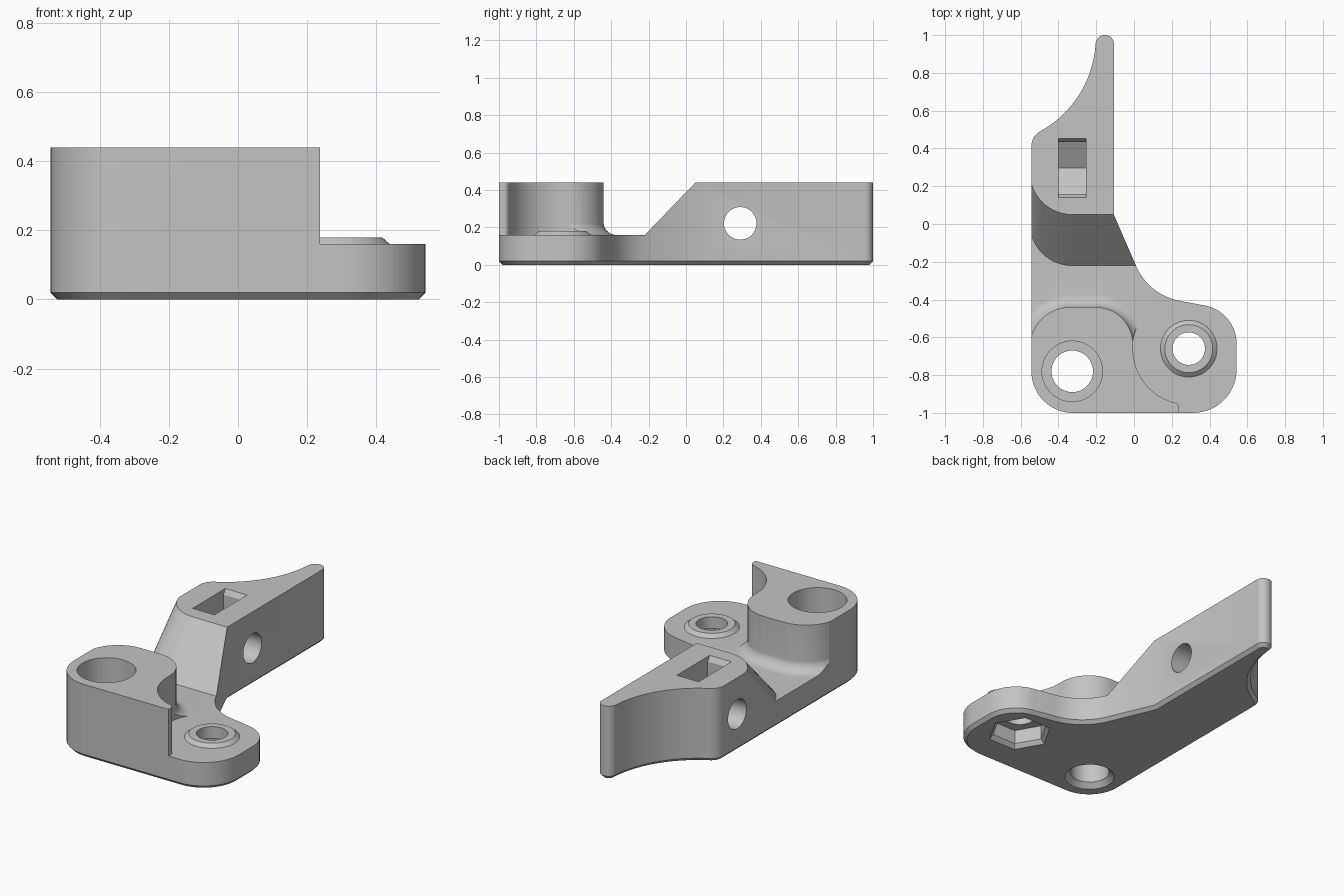
import bpy, bmesh, math
from mathutils import Vector

cube = bpy.data.objects.get("Cube")
if cube:
    bpy.data.objects.remove(cube)

grey = bpy.data.materials.new("mid grey")
grey.use_nodes = True
grey.diffuse_color = (0.55, 0.55, 0.55, 1)
grey.node_tree.nodes["Principled BSDF"].inputs["Base Color"].default_value = (0.55, 0.55, 0.55, 1)


def rounded(corners, steps=14):
    """Polygon from (x, y, tangent length) corners, each rounded by an arc."""
    out = []
    for i, (x, y, t) in enumerate(corners):
        p = Vector((x, y))
        if t == 0:
            out.append(p)
            continue
        a = (Vector(corners[i - 1][:2]) - p).normalized()
        b = (Vector(corners[(i + 1) % len(corners)][:2]) - p).normalized()
        half = a.angle(b) / 2
        centre = p + (a + b).normalized() * t / math.cos(half)
        start, end = p + a * t - centre, p + b * t - centre
        sweep = start.angle(end)
        for k in range(steps + 1):
            f = k / steps
            out.append(centre + (start * math.sin((1 - f) * sweep)
                                 + end * math.sin(f * sweep)) / math.sin(sweep))
    return out


def offset(pts, d):
    """Move a counter-clockwise polygon outwards by d."""
    out = []
    for i, p in enumerate(pts):
        e1 = (p - pts[i - 1]).normalized()
        e2 = (pts[(i + 1) % len(pts)] - p).normalized()
        n1, n2 = Vector((e1.y, -e1.x)), Vector((e2.y, -e2.x))
        out.append(p + (n1 + n2) * d / (1 + n1.dot(n2)))
    return out


def at(pts, z, dy=0):
    return [(p[0], p[1] + dy, z) for p in pts]


def disc(x, y, r, z, n=64):
    return [(x + r * math.cos(k * math.tau / n), y + r * math.sin(k * math.tau / n), z)
            for k in range(n)]


def loft(name, rings):
    """Closed solid through rings of equal length."""
    bm = bmesh.new()
    loops = [[bm.verts.new(v) for v in ring] for ring in rings]
    n = len(loops[0])
    for lo, hi in zip(loops, loops[1:]):
        for i in range(n):
            j = (i + 1) % n
            bm.faces.new((lo[i], lo[j], hi[j], hi[i]))
    bm.faces.new(loops[0][::-1])
    bm.faces.new(loops[-1])
    bmesh.ops.recalc_face_normals(bm, faces=bm.faces)
    mesh = bpy.data.meshes.new(name)
    bm.to_mesh(mesh)
    bm.free()
    mesh.materials.append(grey)
    ob = bpy.data.objects.new(name, mesh)
    bpy.context.collection.objects.link(ob)
    return ob


def combine(ob, tool, operation):
    mod = ob.modifiers.new("combine", 'BOOLEAN')
    mod.operation, mod.solver, mod.object = operation, 'EXACT', tool
    bpy.context.view_layer.objects.active = ob
    bpy.ops.object.modifier_apply(modifier=mod.name)
    bpy.data.objects.remove(tool)


PLATE, TOP = 0.16, 0.44
BOSS = (0.29, -0.66)
POST = (-0.327, -0.78)

# Plan outline with a chamfered lower edge
outline = rounded([
    (-0.543, -1, 0.22), (0.543, -1, 0.23), (0.543, -0.463, 0.17),
    (0.078, -0.376, 0.165), (-0.107, 0.05, 0), (-0.107, 1, 0.045),
    (-0.2, 1, 0.045), (-0.225, 0.64, 0.31), (-0.543, 0.465, 0.052)])
bracket = loft("bracket", [at(offset(outline, -0.02), 0), at(outline, 0.02), at(outline, 0.5)])

# Heights: low plate, sloped arm, post, post fillet and boss
square = [(-1.5, -1.5), (1.5, -1.5), (1.5, 1.5), (-1.5, 1.5)]
heights = loft("heights", [at(square, -0.1), at(square, PLATE)])

arm = rounded([(-0.552, 0.05, 0.225), (0.3, 0.05, 0), (0.3, 1.6, 0), (-0.552, 1.6, 0)])
combine(heights, loft("arm", [at(arm, 0.1, -0.328), at(arm, TOP)]), 'UNION')

back = rounded([(-0.552, -0.68, 0), (-0.005, -0.68, 0),
                (-0.005, -0.44, 0.2), (-0.552, -0.44, 0.215)])
R = 0.068
rings = [at(offset(back, R), 0.12)]
for k in range(9):
    a = k / 8 * math.pi / 2
    rings.append(at(offset(back, R * (1 - math.sin(a)) - 0.001), PLATE + R * (1 - math.cos(a))))
fillet = loft("fillet", rings)
combine(fillet, loft("clearance", [disc(*BOSS, 0.298, 0), disc(*BOSS, 0.298, 0.5)]), 'DIFFERENCE')
combine(heights, fillet, 'UNION')

post = rounded([(-0.552, -1.1, 0), (0.238, -1.1, 0), (0.238, -0.952, 0.022),
                (-0.005, -0.886, 0.222), (-0.005, -0.44, 0.2), (-0.552, -0.44, 0.215)])
combine(heights, loft("post", [at(post, 0.1), at(post, TOP)]), 'UNION')

boss = [(0.15, 0.1), (0.15, PLATE), (0.127, 0.18)]
combine(heights, loft("boss", [disc(*BOSS, r, z) for r, z in boss]), 'UNION')
combine(bracket, heights, 'INTERSECT')

# Stepped screw hole through the post
steps = [(0.15, -0.01), (0.11, 0.03), (0.11, PLATE), (0.16, PLATE), (0.16, 0.6)]
combine(bracket, loft("post_hole", [disc(*POST, r, z) for r, z in steps]), 'DIFFERENCE')

# Boss hole and hexagonal nut pocket underneath
combine(bracket, loft("boss_hole", [disc(*BOSS, 0.086, z) for z in (-0.1, 0.4)]), 'DIFFERENCE')
pocket = [(0.19, -0.01), (0.158, 0.025), (0.158, 0.11)]
combine(bracket, loft("nut_pocket", [disc(*BOSS, r, z, 6) for r, z in pocket]), 'DIFFERENCE')

# Nut slot in the arm with a pointed floor and flared mouth
half = [(0.138, 0.141), (0.138, 0.41), (0.165, 0.455)]
profile = [(0, 0.062)] + half + [(-y, z) for y, z in reversed(half)]
slot = [[(x, 0.296 + y, z) for y, z in profile] for x in (-0.4, -0.255)]
combine(bracket, loft("nut_slot", slot), 'DIFFERENCE')

# Cross hole through the arm
cross = [[(x, y, z) for y, z, _ in disc(0.29, 0.222, 0.087, 0)] for x in (-0.8, 0.3)]
combine(bracket, loft("cross_hole", cross), 'DIFFERENCE')

bpy.ops.object.select_all(action='DESELECT')
bracket.select_set(True)
bpy.context.view_layer.objects.active = bracket
bpy.ops.object.shade_smooth_by_angle(angle=math.radians(25))
